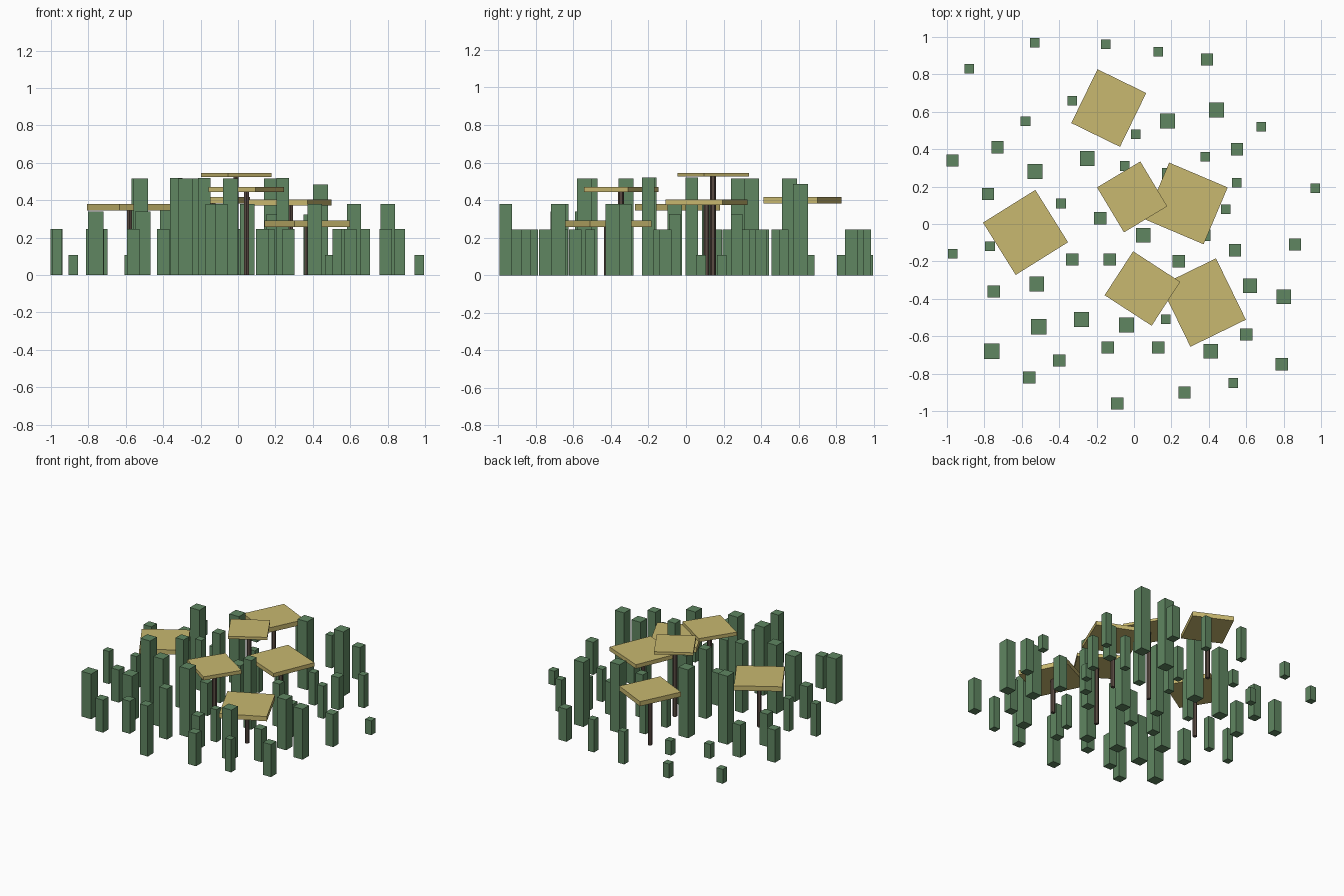
import bpy
import bmesh
from math import radians
from mathutils import Matrix

default_cube = bpy.data.objects.get("Cube")
if default_cube:
    bpy.data.objects.remove(default_cube, do_unlink=True)


def make_material(name, red, green, blue):
    material = bpy.data.materials.new(name)
    material.use_nodes = True
    colour = (red, green, blue, 1)
    material.diffuse_color = colour
    material.node_tree.nodes["Principled BSDF"].inputs["Base Color"].default_value = colour
    return material


leaf_green = make_material("leaf green", .115, .24, .12)
straw_yellow = make_material("straw yellow", .58, .48, .16)
bark_brown = make_material("bark brown", .1, .07, .055)


def add_object(name, bm, material):
    """Turn a finished bmesh into a flat shaded object."""
    mesh = bpy.data.meshes.new(name)
    bm.to_mesh(mesh)
    bm.free()
    mesh.materials.append(material)
    thing = bpy.data.objects.new(name, mesh)
    bpy.context.collection.objects.link(thing)
    return thing


def add_box(name, centre, size, material, turn=0):
    bm = bmesh.new()
    bmesh.ops.create_cube(bm, size=1, matrix=Matrix.Diagonal((*size, 1)))
    thing = add_object(name, bm, material)
    thing.location = centre
    thing.rotation_euler.z = radians(turn)


def add_stem(name, x, y, height, radius=.016):
    bm = bmesh.new()
    bmesh.ops.create_cone(bm, cap_ends=True, segments=6, radius1=radius,
                          radius2=radius, depth=height)
    thing = add_object(name, bm, bark_brown)
    thing.location = (x, y, height / 2)


def add_stalks(name, height, width, spots):
    """Square upright stalks; spots are given in hundredths of a unit."""
    for x, y in spots:
        add_box(name, (x / 100, y / 100, height / 2),
                (width, width, height), leaf_green)


# Green stalks, grouped by height and thickness
add_stalks("tall_thick_stalk", .515, .08, [
    (-53, 28), (-25, 35), (18, 55), (-52, -32), (-28, -51), (-4, -54)])
add_stalks("tall_slim_stalk", .52, .066, [(-18, 3), (-33, -19), (24, -20)])
add_stalks("upper_thick_stalk", .485, .08, [(44, 61)])
add_stalks("middle_thick_stalk", .38, .077, [
    (41, -68), (62, -33), (80, -39), (5, -6)])
add_stalks("middle_slim_stalk", .38, .066, [(-14, -66), (-9, -96)])
add_stalks("middle_thin_stalk", .38, .052, [(-39, 11)])
add_stalks("lower_thick_stalk", .34, .082, [(-51, -55), (-76, -68)])
add_stalks("lower_thin_stalk", .325, .06, [(18, 27), (38, -6)])
add_stalks("short_slim_stalk", .245, .065, [
    (39, 88), (-97, 34), (-73, 41), (55, 40), (-78, 16), (86, -11),
    (54, -14), (-13, -19), (-75, -36), (60, -59), (13, -66),
    (-40, -73), (-56, -82), (79, -75), (27, -90)])
add_stalks("short_thin_stalk", .245, .051, [
    (-15, 96), (13, 92), (68, 52), (1, 48), (-5, 31), (38, 36), (55, 22),
    (-97, -16), (-77, -12), (17, -51), (53, -85)])
add_stalks("tiny_stalk", .108, .051, [
    (-53, 97), (-88, 83), (-33, 66), (-58, 55), (97, 19), (49, 8)])


def add_canopy_tree(x, y, top, thickness, width, depth, turn):
    """A flat turned slab carried by a thin stem."""
    add_stem("tree_stem", x, y, top - thickness)
    add_box("tree_canopy", (x, y, top - thickness / 2),
            (width, depth, thickness), straw_yellow, turn)


# Flat-topped trees
add_canopy_tree(-.135, .62, .418, .035, .29, .32, -26)
add_canopy_tree(-.58, -.045, .38, .035, .33, .33, 32)
add_canopy_tree(-.01, .145, .545, .02, .27, .28, 31)
add_canopy_tree(.28, .11, .403, .03, .34, .33, -23)
add_canopy_tree(.045, -.345, .47, .027, .3, .28, -33)
add_canopy_tree(.37, -.42, .292, .035, .33, .365, 26)
